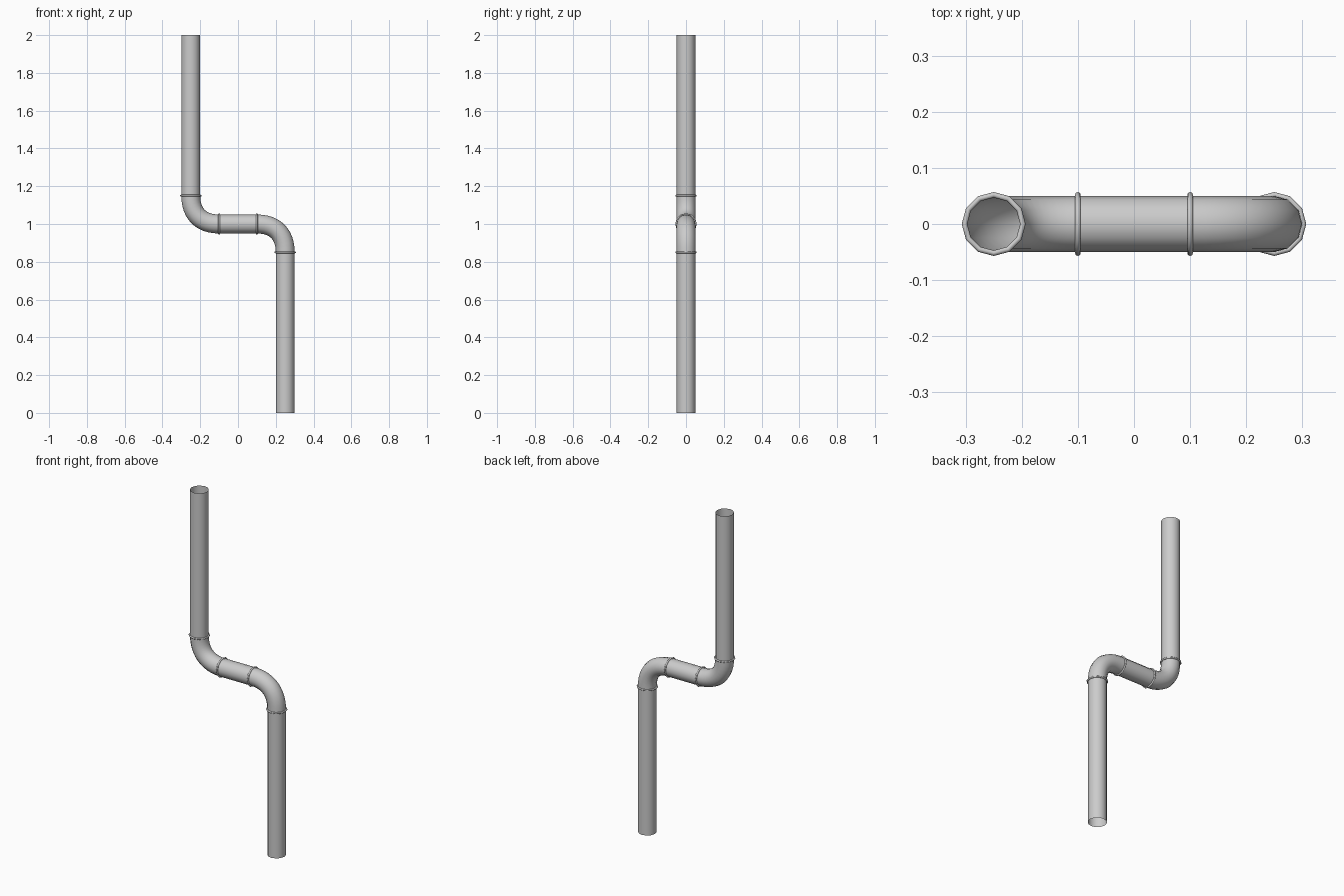
import bpy, bmesh, math
from mathutils import Vector

if "Cube" in bpy.data.objects:
    bpy.data.objects.remove(bpy.data.objects["Cube"])

SIDES = 12
R = 0.05


def finish(name, bm):
    bmesh.ops.recalc_face_normals(bm, faces=bm.faces[:])
    me = bpy.data.meshes.new(name)
    bm.to_mesh(me)
    bm.free()
    for p in me.polygons:
        p.use_smooth = True
    ob = bpy.data.objects.new(name, me)
    bpy.context.collection.objects.link(ob)
    return ob


def sweep(name, path):
    """Open tube of radius R along (point, tangent) pairs in the xz plane."""
    bm = bmesh.new()
    side = Vector((0, 1, 0))
    rings = []
    for p, t in path:
        n = t.normalized().cross(side)
        rings.append([bm.verts.new(p + R * (math.cos(a) * n + math.sin(a) * side))
                      for a in (2 * math.pi * i / SIDES for i in range(SIDES))])
    for a, b in zip(rings, rings[1:]):
        for i in range(SIDES):
            j = (i + 1) % SIDES
            bm.faces.new((a[i], a[j], b[j], b[i]))
    return finish(name, bm)


def straight(name, a, b):
    a, b = Vector(a), Vector(b)
    return sweep(name, [(a, b - a), (b, b - a)])


def elbow(name, a, b, corner, steps=12):
    a, b, corner = Vector(a), Vector(b), Vector(corner)
    h1, h2 = a.lerp(corner, 0.64), b.lerp(corner, 0.64)
    path = []
    for i in range(steps + 1):
        t = i / steps
        s = 1 - t
        p = s**3 * a + 3 * s * s * t * h1 + 3 * s * t * t * h2 + t**3 * b
        d = s * s * (h1 - a) + 2 * s * t * (h2 - h1) + t * t * (b - h2)
        path.append((p, d))
    return sweep(name, path)


def collar(name, centre, axis, major=0.052, minor=0.005, seg=8):
    bm = bmesh.new()
    c, ax, side = Vector(centre), Vector(axis), Vector((0, 1, 0))
    n = ax.cross(side)
    rings = []
    for i in range(SIDES):
        a = 2 * math.pi * i / SIDES
        d = math.cos(a) * n + math.sin(a) * side
        rings.append([bm.verts.new(c + d * (major + minor * math.cos(b)) + ax * minor * math.sin(b))
                      for b in (2 * math.pi * k / seg for k in range(seg))])
    for i in range(SIDES):
        p, q = rings[i], rings[(i + 1) % SIDES]
        for k in range(seg):
            m = (k + 1) % seg
            bm.faces.new((p[k], q[k], q[m], p[m]))
    return finish(name, bm)


# Straight pipes
straight("upper_pipe", (-0.25, 0, 1.15), (-0.25, 0, 2))
straight("middle_pipe", (-0.1, 0, 1), (0.1, 0, 1))
straight("lower_pipe", (0.25, 0, 0), (0.25, 0, 0.85))

# Elbows and joint collars, point-mirrored about the middle
for s, tag in ((-1, "upper"), (1, "lower")):
    z = 1 - 0.15 * s
    elbow(tag + "_elbow", (0.25 * s, 0, z), (0.1 * s, 0, 1), (0.25 * s, 0, 1))
    collar(tag + "_vertical_collar", (0.25 * s, 0, z), (0, 0, 1))
    collar(tag + "_horizontal_collar", (0.1 * s, 0, 1), (1, 0, 0))
